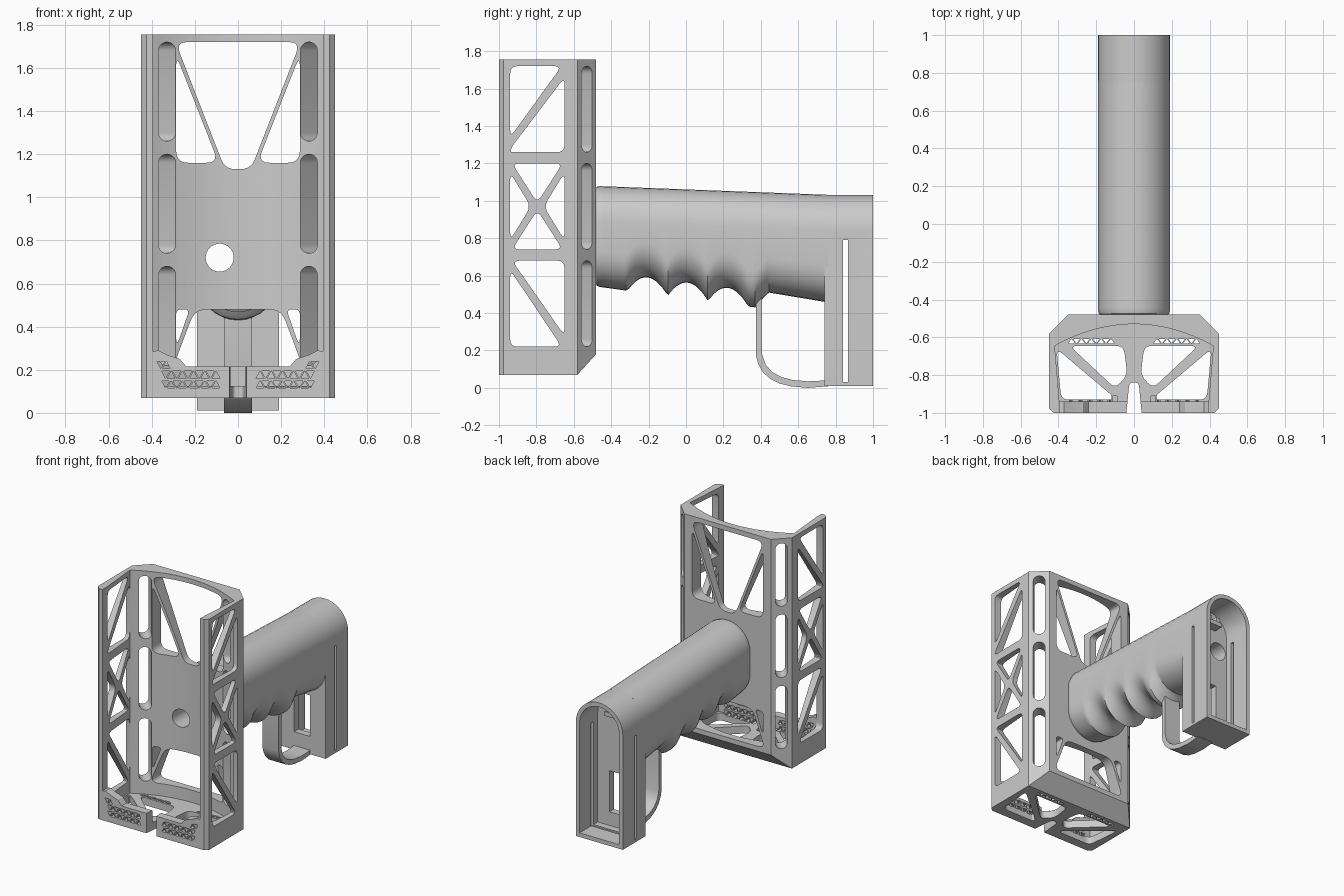
import bpy, bmesh
from math import sin, cos, pi
from mathutils import Matrix, Vector

if "Cube" in bpy.data.objects:
    bpy.data.objects.remove(bpy.data.objects["Cube"])


def rounded(pts, r=0.025, n=5):
    """Polygon with every corner replaced by a small curve."""
    out = []
    P = [Vector(p) for p in pts]
    for i, p in enumerate(P):
        a, b = P[i - 1] - p, P[(i + 1) % len(P)] - p
        k = min(r * 1.6, a.length * 0.4, b.length * 0.4)
        a, b = p + a.normalized() * k, p + b.normalized() * k
        for j in range(n + 1):
            t = j / n
            out.append(a * (1 - t) ** 2 + p * 2 * t * (1 - t) + b * t * t)
    return out


def stadium(w, z0, z1, cx=0, n=10):
    """Vertical slot outline with round ends."""
    r = w / 2
    top = [(cx + r * cos(pi * i / n), z1 - r + r * sin(pi * i / n)) for i in range(n + 1)]
    return top + [(cx - r * cos(pi * i / n), z0 + r - r * sin(pi * i / n)) for i in range(n + 1)]


def prism(bm, pts, axis, a, b, matrix=None):
    """Extrude a 2D outline along an axis from a to b."""
    place = {'x': lambda u, v, w: (w, u, v),
             'y': lambda u, v, w: (u, w, v),
             'z': lambda u, v, w: (u, v, w)}[axis]
    rings = []
    for w in (a, b):
        co = [Vector(place(p[0], p[1], w)) for p in pts]
        rings.append([bm.verts.new(matrix @ c if matrix else c) for c in co])
    loft(bm, rings)


def loft(bm, rings):
    for r0, r1 in zip(rings, rings[1:]):
        for i in range(len(r0)):
            bm.faces.new((r0[i - 1], r0[i], r1[i], r1[i - 1]))
    bm.faces.new(rings[0])
    bm.faces.new(rings[-1])


def finish(name, bm):
    bmesh.ops.recalc_face_normals(bm, faces=bm.faces)
    me = bpy.data.meshes.new(name)
    bm.to_mesh(me)
    bm.free()
    ob = bpy.data.objects.new(name, me)
    bpy.context.collection.objects.link(ob)
    return ob


def solid(name, *prisms):
    bm = bmesh.new()
    for p in prisms:
        prism(bm, *p)
    return finish(name, bm)


def cut(ob, *prisms):
    """Subtract a group of prisms from an object."""
    cutter = solid("cutter", *prisms)
    cutter.hide_render = True
    m = ob.modifiers.new("cut", 'BOOLEAN')
    m.object, m.operation, m.solver = cutter, 'DIFFERENCE', 'EXACT'
    bpy.context.view_layer.objects.active = ob
    bpy.ops.object.modifier_apply(modifier=m.name)
    bpy.data.objects.remove(cutter)


def smooth(ob):
    bpy.ops.object.select_all(action='DESELECT')
    ob.select_set(True)
    bpy.context.view_layer.objects.active = ob
    bpy.ops.object.shade_smooth_by_angle(angle=0.5)


def flip(pts):
    return [(-p[0], p[1]) for p in pts]


def both(pts):
    return [list(pts), flip(pts)]


def rect(x0, x1, y0, y1):
    return [(x0, y0), (x1, y0), (x1, y1), (x0, y1)]


# Cradle: chamfered outer block
half = [(0.35, -0.48), (0.45, -0.58), (0.45, -0.975), (0.425, -1)]
cradle = solid("cradle", (half + flip(half)[::-1], 'z', 0.07, 1.755))

# Cavity with curved back, then the open front above the lip
arc = [(0.42 * t / 12, -0.53 - 0.115 * (t / 12) ** 2) for t in range(-12, 13)]
cut(cradle, (arc + [(0.395, -0.94), (-0.395, -0.94)], 'z', 0.125, 1.9))
lip = [(0.395, 0.285), (0.37, 0.29), (0.33, 0.27), (0.27, 0.25), (0.24, 0.215)]
cut(cradle, ([(0.395, 1.9)] + lip + flip(lip)[::-1] + [(-0.395, 1.9)], 'y', -1.1, -0.92))

# Sloped bottom edge at the back
cut(cradle, ([(-0.59, 0.059), (-0.47, 0.191), (-0.4, 0.191), (-0.4, 0.0), (-0.59, 0.0)], 'x', -0.6, 0.6))

# Truss windows in the side walls
side = [
    [(-0.94, 1.72), (-0.665, 1.72), (-0.94, 1.34)],
    [(-0.65, 1.66), (-0.65, 1.26), (-0.94, 1.26), (-0.93, 1.29)],
    [(-0.93, 1.2), (-0.66, 1.2), (-0.795, 0.99)],
    [(-0.93, 0.74), (-0.66, 0.74), (-0.795, 0.95)],
    [(-0.94, 1.15), (-0.94, 0.79), (-0.83, 0.97)],
    [(-0.65, 1.15), (-0.65, 0.79), (-0.76, 0.97)],
    [(-0.93, 0.68), (-0.65, 0.68), (-0.65, 0.28)],
    [(-0.94, 0.63), (-0.94, 0.22), (-0.665, 0.22)],
]
cut(cradle, *[(rounded(p), 'x', s * 0.36, s * 0.6) for p in side for s in (1, -1)])

# Windows in the back plate
back = [[(-0.29, 1.72), (0.29, 1.72), (0.06, 1.13), (-0.06, 1.13)],
        [(-0.2, 0.48), (0.2, 0.48), (0.30, 0.215), (-0.30, 0.215)]]
back += both([(0.287, 1.66), (0.287, 1.16), (0.09, 1.16)])
back += both([(0.225, 0.48), (0.287, 0.48), (0.287, 0.3)])
cut(cradle, *[(rounded(p, 0.035), 'y', -0.7, -0.4) for p in back])

# Long slots through the chamfered corners
slots = []
for s in (1, -1):
    M = Matrix.Translation((0.4 * s, -0.53, 0)) @ Matrix.Rotation(s * pi / 4, 4, 'Z')
    for z in (0.22, 0.74, 1.26):
        slots.append((stadium(0.08, z, z + 0.46), 'x', -0.14, 0.14, M))
cut(cradle, *slots)

# Truss floor and front notch
floor = both([(0.41, -0.66), (0.385, -0.93), (0.12, -0.93), (0.12, -0.905)])
floor += both([(0.34, -0.645), (0.055, -0.645), (0.035, -0.8), (0.1, -0.87)])
cut(cradle, *[(rounded(p), 'z', 0, 0.2) for p in floor])
cut(cradle, (rounded([(-0.045, -1.05), (0.045, -1.05), (0.025, -0.84), (-0.025, -0.84)], 0.012), 'z', 0, 0.35))

# Triangle lattice in the lip and rear floor strip
def triangles(x0, x1, v, h=0.034, pitch=0.026):
    res = []
    for i in range(int((x1 - x0) / pitch) - 1):
        x, up = x0 + i * pitch, i % 2 == 0
        lo, hi = (v, v + h) if up else (v + h, v)
        res += both([(x + 0.004, lo), (x + 2 * pitch - 0.012, lo), (x + pitch - 0.004, hi)])
    return res


rows = triangles(0.08, 0.39, 0.115) + triangles(0.08, 0.39, 0.16) + triangles(0.31, 0.39, 0.205)
cut(cradle, *[(p, 'y', -1.05, -0.91) for p in rows])
cut(cradle, *[(p, 'z', 0, 0.2) for p in triangles(0.1, 0.36, -0.632, 0.024)])

# Grip: lofted sections with finger scallops underneath
def lerp(y, tab):
    for (a, va), (b, vb) in zip(tab, tab[1:]):
        if y <= b:
            return va + (vb - va) * (y - a) / (b - a)
    return tab[-1][1]


def bottom(y):
    z = lerp(y, [(-0.5, 0.545), (-0.32, 0.52), (0.37, 0.43), (0.44, 0.51), (0.77, 0.455)])
    for c in (-0.205, 0.01, 0.225):
        z += 0.085 * max(0, 1 - ((y - c) / 0.108) ** 2)
    return z


bm = bmesh.new()
rings = []
ys = [-0.485, -0.475, -0.46] + [-0.44 + 1.2 * i / 80 for i in range(81)]
for i, y in enumerate(ys):
    g = (0.015, 0.004, 0)[min(i, 2)]
    top = lerp(y, [(-0.5, 1.08), (0.76, 1.032)])
    sec = stadium(0.38 - 2 * g, bottom(y) + g, top - g, n=16)
    rings.append([bm.verts.new((x, y, z)) for x, z in sec])
loft(bm, rings)
grip = finish("grip", bm)

# Rear housing: arched hollow box, open at the back
def arch(r, z0, z1):
    return [(r, z0)] + [(r * cos(pi * i / 20), z1 - r + r * sin(pi * i / 20)) for i in range(21)] + [(-r, z0)]


housing = solid("rear_housing", (arch(0.19, 0.01, 1.032)[1:-1] + [(-0.19, 0.01), (0.19, 0.01)], 'y', 0.74, 1.0))
cut(housing, (arch(0.16, 0.04, 1.002)[1:-1] + [(-0.16, 0.04), (0.16, 0.04)], 'y', 0.79, 1.1))
cut(housing, (rect(0.84, 0.865, 0.03, 0.79), 'x', -0.3, 0.3))
cut(housing, (rect(-0.065, 0.065, 0.14, 0.44), 'y', 0.7, 0.85))

# Cable tunnel through plate, grip and housing
hole = [(-0.085 + 0.065 * cos(pi * i / 16), 0.72 + 0.065 * sin(pi * i / 16)) for i in range(32)]
for ob in (cradle, grip, housing):
    cut(ob, (hole, 'y', -0.8, 0.85))

# Small bracket inside the housing
bracket = solid("inner_bracket", (rect(-0.06, 0.06, 0.87, 0.90), 'y', 0.78, 0.86),
                (rect(-0.05, -0.02, 0.90, 0.94), 'y', 0.78, 0.85),
                (rect(0.02, 0.05, 0.90, 0.94), 'y', 0.78, 0.85))

# Trigger guard loop
guard = solid("trigger_guard", ([
    (0.375, 0.52), (0.375, 0.17), (0.385, 0.13), (0.41, 0.085), (0.45, 0.048), (0.5, 0.023), (0.56, 0.008),
    (0.65, 0), (0.76, 0.008), (0.76, 0.04), (0.65, 0.035), (0.57, 0.042), (0.51, 0.058), (0.46, 0.085),
    (0.425, 0.125), (0.407, 0.18), (0.407, 0.52)], 'x', -0.065, 0.065))

for ob in (cradle, grip, housing, guard):
    smooth(ob)
